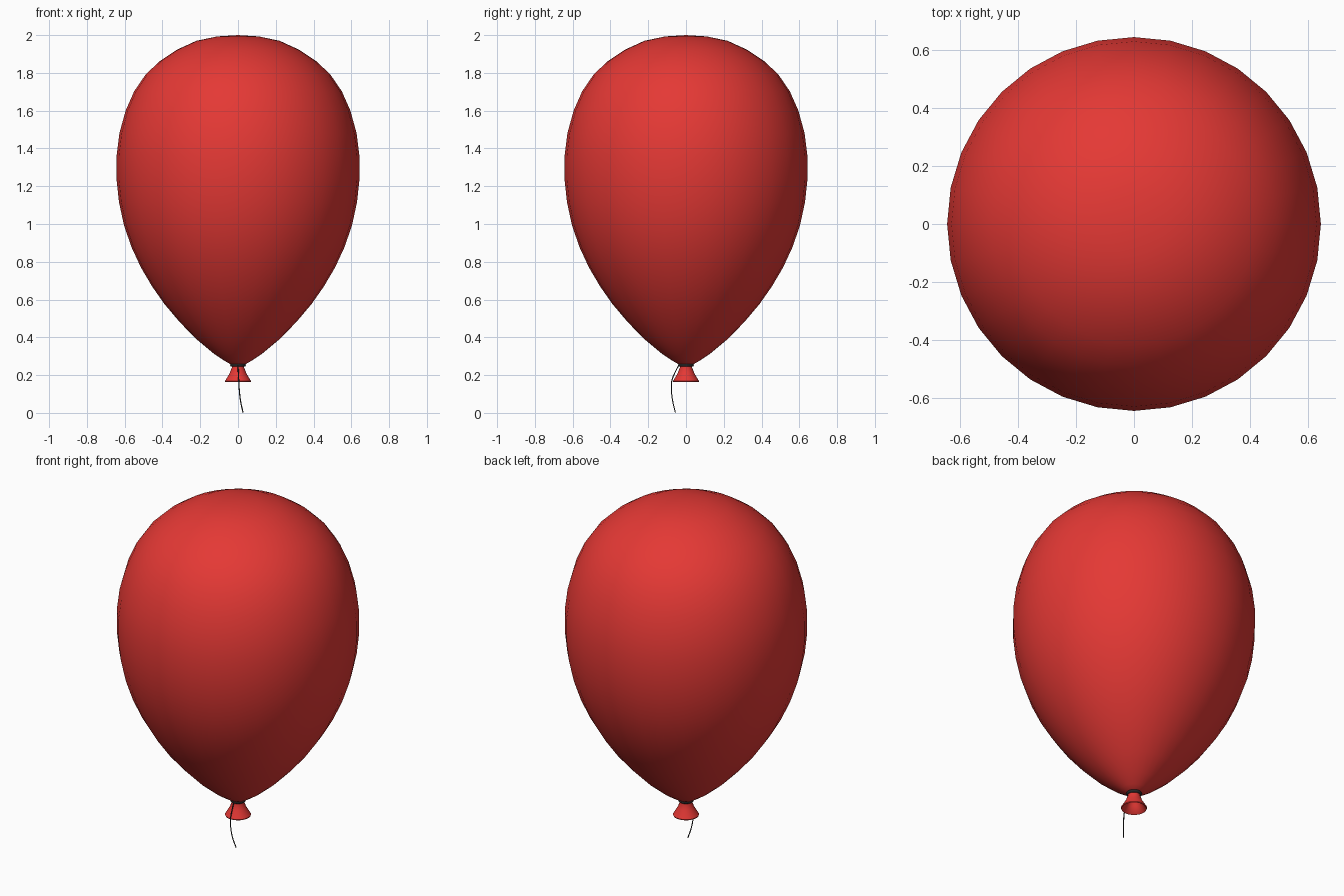
import bpy, bmesh, math

if "Cube" in bpy.data.objects:
    bpy.data.objects.remove(bpy.data.objects["Cube"])


def material(name, color):
    m = bpy.data.materials.new(name)
    m.diffuse_color = color
    m.use_nodes = True
    m.node_tree.nodes["Principled BSDF"].inputs["Base Color"].default_value = m.diffuse_color
    return m


RED = material("red_rubber", (0.78, 0.04, 0.035, 1))
BLACK = material("black_string", (0.02, 0.02, 0.02, 1))


def lathe(name, profile, mat, sides=32):
    """Revolve (radius, z) points around the z axis."""
    bm = bmesh.new()
    verts = [bm.verts.new((r, 0, z)) for r, z in profile]
    edges = [bm.edges.new(p) for p in zip(verts, verts[1:])]
    bmesh.ops.spin(bm, geom=verts + edges, cent=(0, 0, 0), axis=(0, 0, 1),
                   angle=math.tau, steps=sides, use_merge=False)
    bmesh.ops.remove_doubles(bm, verts=bm.verts, dist=1e-4)
    bmesh.ops.recalc_face_normals(bm, faces=bm.faces)
    me = bpy.data.meshes.new(name)
    bm.to_mesh(me)
    bm.free()
    ob = bpy.data.objects.new(name, me)
    bpy.context.collection.objects.link(ob)
    me.materials.append(mat)
    bpy.ops.object.select_all(action='DESELECT')
    bpy.context.view_layer.objects.active = ob
    ob.select_set(True)
    bpy.ops.object.shade_smooth_by_angle(angle=math.radians(40))
    return ob


# Inflated body, closed at the neck
lathe("balloon_body", [
    (0, 2.0), (0.11, 1.993), (0.22, 1.97), (0.325, 1.922), (0.415, 1.862),
    (0.49, 1.79), (0.55, 1.702), (0.595, 1.6), (0.628, 1.48), (0.643, 1.36),
    (0.643, 1.235), (0.63, 1.115), (0.604, 0.995), (0.565, 0.88),
    (0.514, 0.77), (0.455, 0.67), (0.39, 0.577), (0.31, 0.482),
    (0.22, 0.39), (0.13, 0.315), (0.07, 0.275), (0.035, 0.255), (0, 0.25)], RED)

# Flared mouth below the knot, hollow underneath
lathe("balloon_mouth", [
    (0, 0.262), (0.033, 0.262), (0.033, 0.238), (0.045, 0.208), (0.069, 0.168),
    (0.067, 0.163), (0.062, 0.165), (0.04, 0.2), (0.025, 0.23), (0, 0.235)], RED)

# String wrapped around the neck
bpy.ops.mesh.primitive_torus_add(major_radius=0.033, minor_radius=0.009,
                                 major_segments=32, minor_segments=10,
                                 location=(0, 0, 0.253))
knot = bpy.context.object
knot.name = "string_knot"
knot.data.materials.append(BLACK)
bpy.ops.object.shade_smooth()

# Hanging string tail
curve = bpy.data.curves.new("string_tail", 'CURVE')
curve.dimensions = '3D'
curve.bevel_depth = 0.003
curve.bevel_resolution = 1
curve.use_fill_caps = True
path = [(0, -0.038, 0.253), (0.002, -0.06, 0.21), (0.004, -0.075, 0.17),
        (0.007, -0.077, 0.12), (0.014, -0.07, 0.06), (0.027, -0.056, 0.0015)]
spline = curve.splines.new('BEZIER')
spline.bezier_points.add(len(path) - 1)
for point, co in zip(spline.bezier_points, path):
    point.co = co
    point.handle_left_type = point.handle_right_type = 'AUTO'
spline.resolution_u = 4
curve.materials.append(BLACK)
tail = bpy.data.objects.new("string_tail", curve)
bpy.context.collection.objects.link(tail)
